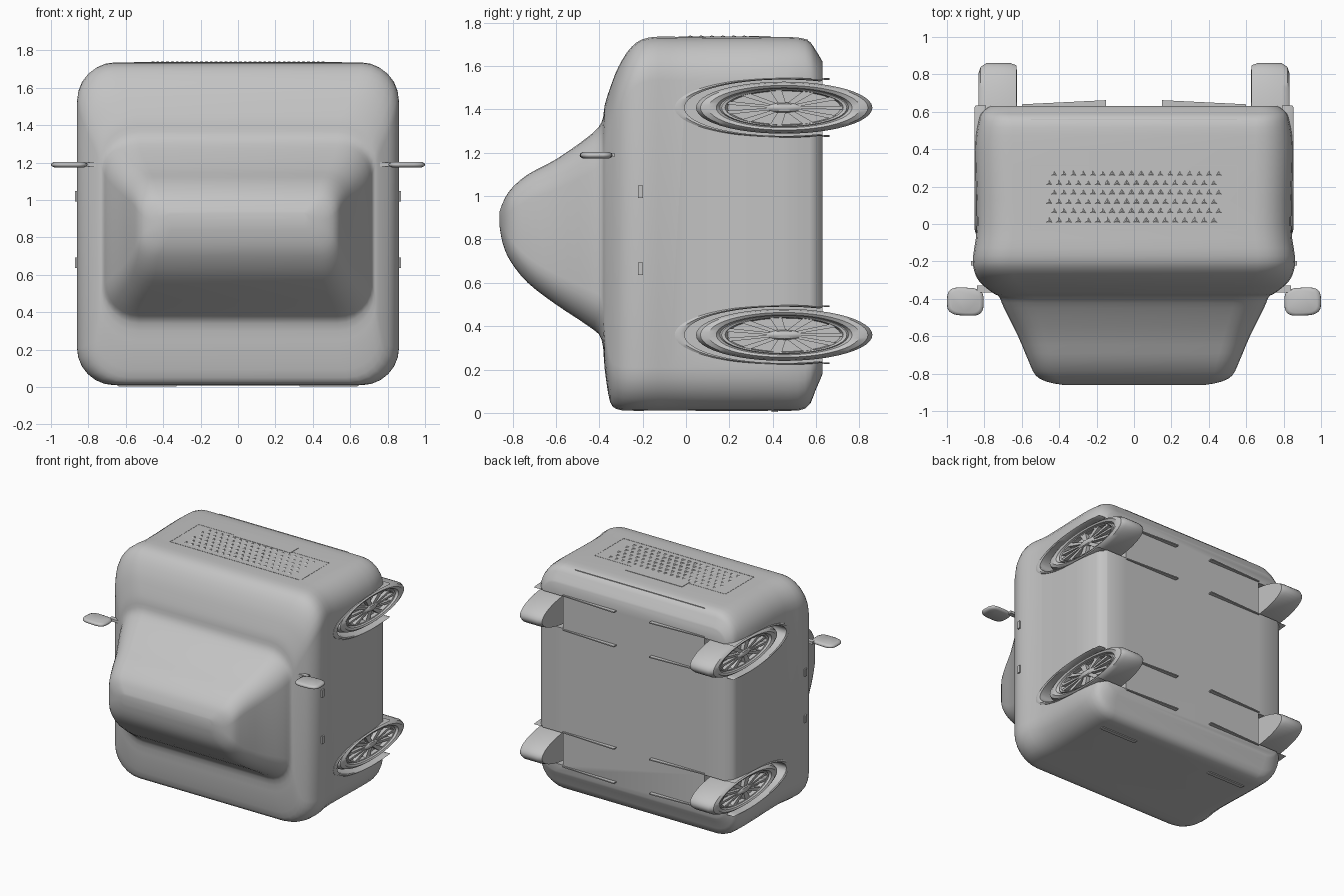
import bpy, bmesh, math
from mathutils import Vector

if "Cube" in bpy.data.objects:
    bpy.data.objects.remove(bpy.data.objects["Cube"])

grey = bpy.data.materials.new("body grey")
grey.diffuse_color = (0.55, 0.55, 0.55, 1)
grey.use_nodes = True
grey.node_tree.nodes["Principled BSDF"].inputs["Base Color"].default_value = grey.diffuse_color


def finish(name, bm, angle=40):
    bmesh.ops.recalc_face_normals(bm, faces=bm.faces[:])
    me = bpy.data.meshes.new(name)
    bm.to_mesh(me)
    bm.free()
    ob = bpy.data.objects.new(name, me)
    bpy.context.collection.objects.link(ob)
    me.materials.append(grey)
    if angle:
        smooth(ob, angle)
    return ob


def smooth(ob, angle):
    bpy.ops.object.select_all(action='DESELECT')
    ob.select_set(True)
    bpy.context.view_layer.objects.active = ob
    bpy.ops.object.shade_smooth_by_angle(angle=math.radians(angle))


def add_box(bm, lo, hi):
    vs = bmesh.ops.create_cube(bm, size=1)["verts"]
    for v in vs:
        v.co = Vector([(lo[i] + hi[i]) / 2 + v.co[i] * (hi[i] - lo[i]) for i in range(3)])
    return vs


def loft(bm, rings, caps=True):
    rows = [[bm.verts.new(p) for p in r] for r in rings]
    n = len(rows[0])
    for a, b in zip(rows, rows[1:]):
        for i in range(n):
            bm.faces.new((a[i], a[(i + 1) % n], b[(i + 1) % n], b[i]))
    if caps:
        bm.faces.new(rows[0])
        bm.faces.new(rows[-1])


def lathe(bm, profile, side, cy, cz, ry, rz, n=48):
    # Elliptical turning about the x axis; profile is (relative radius, x)
    loft(bm, [[(side * x, cy + ry * r * math.cos(2 * math.pi * i / n),
                cz + rz * r * math.sin(2 * math.pi * i / n)) for i in range(n)]
              for r, x in profile])


def rounded_ring(y, hw, z0, z1, r, k=7):
    r = min(r, hw * 0.95, (z1 - z0) * 0.48)
    corners = [(hw - r, z1 - r, 0), (-hw + r, z1 - r, 90),
               (-hw + r, z0 + r, 180), (hw - r, z0 + r, 270)]
    pts = []
    for cx, cz, a0 in corners:
        for i in range(k):
            a = math.radians(a0 + 90 * i / (k - 1))
            pts.append((cx + r * math.cos(a), y, cz + r * math.sin(a)))
    return pts


def catmull(p0, p1, p2, p3, t):
    return [0.5 * (2 * b + (c - a) * t + (2 * a - 5 * b + 4 * c - d) * t * t
                   + (3 * b - a - 3 * c + d) * t ** 3) for a, b, c, d in zip(p0, p1, p2, p3)]


# Body layers: y, half width, lower z, upper z, corner radius
layers = [
    (0.63, .77, .18, 1.62, .10), (0.60, .81, .11, 1.67, .14), (0.55, .83, .02, 1.725, .18),
    (0.40, .85, .01, 1.735, .2), (0.0, .84, .01, 1.735, .2), (-.17, .86, .01, 1.732, .2),
    (-.25, .855, .01, 1.69, .2), (-.31, .825, .015, 1.60, .2), (-.35, .78, .05, 1.50, .2),
    (-.375, .745, .2, 1.42, .2), (-.39, .72, .34, 1.34, .19), (-.45, .695, .40, 1.275, .17),
    (-.6, .62, .50, 1.17, .14), (-.73, .565, .60, 1.10, .12), (-.81, .525, .70, 1.03, .1),
    (-.845, .46, .78, .97, .08), (-.86, .38, .86, .93, .03)]
rings = []
for i in range(len(layers) - 1):
    p0, p3 = layers[max(i - 1, 0)], layers[min(i + 2, len(layers) - 1)]
    for s in range(3):
        rings.append(rounded_ring(*catmull(p0, layers[i], layers[i + 1], p3, s / 3)))
rings.append(rounded_ring(*layers[-1]))
bm = bmesh.new()
loft(bm, rings)
body = finish("body", bm, None)

# Wheel wells cut into the body
CY, RY, RZ = 0.453, 0.407, 0.12
WHEELS = [(s, z) for s in (1, -1) for z in (0.36, 1.408)]
bm = bmesh.new()
for s, cz in WHEELS:
    lathe(bm, [(1, .60), (1, 1.0)], s, CY, cz, .46, .133)
cutter = finish("wheel_well_cutter", bm, None)
cutter.hide_render = True
mod = body.modifiers.new("wells", 'BOOLEAN')
mod.object = cutter
mod.operation = 'DIFFERENCE'
mod.solver = 'EXACT'
bpy.context.view_layer.objects.active = body
bpy.ops.object.modifier_apply(modifier=mod.name)
bpy.data.objects.remove(cutter)
smooth(body, 40)

for s, cz in WHEELS:
    end = "front" if cz > 1 else "rear"
    tag = end + ("_right" if s > 0 else "_left")

    # Tyre with recessed rim dish
    bm = bmesh.new()
    lathe(bm, [(.02, .785), (.64, .785), (.67, .812), (.71, .815), (.73, .806), (.77, .824),
               (.86, .832), (.95, .82), (1, .79), (1, .66), (.97, .627), (.02, .625)],
          s, CY, cz, RY, RZ)
    finish("tyre_" + tag, bm, 35)

    # Spokes and hub
    bm = bmesh.new()
    for i in range(11):
        a = 2 * math.pi * i / 11
        for v in add_box(bm, (.78, .12, -.05), (.812, .66, .05)):
            x, r, w = v.co
            w *= 0.7 + r
            v.co = (s * x, CY + RY * (r * math.cos(a) - w * math.sin(a)),
                    cz + RZ * (r * math.sin(a) + w * math.cos(a)))
    lathe(bm, [(.2, .78), (.2, .81), (.15, .82), (.03, .825)], s, CY, cz, RY, RZ, 24)
    finish("spokes_" + tag, bm, 35)

    # Arch lip around the upper part of the wheel
    bm = bmesh.new()
    arch = []
    for i in range(41):
        a = math.radians(69 + 222 * i / 40)
        arch.append([(s * x, CY + (.46 + .045 * k) * math.cos(a), cz + (.13 + .008 * k) * math.sin(a))
                     for x, k in ((.79, 0), (.846, 0), (.852, .5), (.846, 1), (.79, 1))])
    loft(bm, arch)
    finish("arch_lip_" + tag, bm, 40)

    # Thin tapered underside flaps either side of the wheel
    bm = bmesh.new()
    for dz in (-.135, .128):
        for v in add_box(bm, (.15, .62, cz + dz), (.6, .64, cz + dz + .008)):
            if v.co.y > .63:
                v.co.y += .022 * (.6 - v.co.x) / .45
            v.co.x *= s
    finish("underside_flaps_" + tag, bm, None)

for s in (1, -1):
    tag = "right" if s > 0 else "left"
    # Door mirror: flattened rounded pod on a short stalk
    bm = bmesh.new()
    pod = []
    for k, z in ((.8, 1.174), (.97, 1.181), (1, 1.189), (.97, 1.197), (.8, 1.204)):
        ring = []
        for i in range(28):
            a = 2 * math.pi * i / 28
            c, d = math.cos(a), math.sin(a)
            x = math.copysign(abs(c) ** .6, c) * .098
            y = math.copysign(abs(d) ** .6, d) * .075 * (1 + .1 * d * c)
            ring.append((s * (.902 + k * x), -.415 + k * y, z))
        pod.append(ring)
    loft(bm, pod)
    finish("mirror_" + tag, bm, 50)
    bm = bmesh.new()
    stalk = add_box(bm, (.72, -.365, 1.18), (.84, -.33, 1.2))
    for v in stalk:
        v.co.x *= s
    finish("mirror_stalk_" + tag, bm, None)
    # Door handles
    bm = bmesh.new()
    for z in (.665, 1.02):
        for v in add_box(bm, (.84, -.222, z - .028), (.872, -.198, z + .028)):
            v.co.x *= s
    finish("door_handles_" + tag, bm, None)
    # Rear exhaust plates
    bm = bmesh.new()
    for v in add_box(bm, (.33, .395, .003), (.64, .425, .08)):
        v.co.x *= s
    finish("exhaust_" + tag, bm, None)

# Grille studs in staggered rows
bm = bmesh.new()
for row in range(6):
    y = .02 + row * .05
    for i in range(18):
        x = (i - 8.5) * .052 + (.013 if row % 2 else -.013)
        base = [bm.verts.new((x + dx, y + dy, 1.734)) for dx, dy in ((-.02, -.014), (.02, -.014), (0, .02))]
        tip = bm.verts.new((x, y - .002, 1.742))
        for k in range(3):
            bm.faces.new((base[k], base[(k + 1) % 3], tip))
finish("grille_studs", bm, None)

# Grille frame, number plate and bumper seam
bm = bmesh.new()
for lo, hi in (((-.55, -.035, 1.73), (.55, -.03, 1.737)), ((-.55, .31, 1.73), (.55, .315, 1.737)),
               ((-.555, -.03, 1.73), (-.55, .31, 1.737)), ((.55, -.03, 1.73), (.555, .31, 1.737))):
    add_box(bm, lo, hi)
finish("grille_frame", bm, None)
bm = bmesh.new()
add_box(bm, (-.24, .29, 1.731), (.24, .39, 1.738))
finish("front_plate", bm, None)
bm = bmesh.new()
add_box(bm, (-.55, .555, 1.718), (.55, .56, 1.724))
finish("bumper_seam", bm, None)
